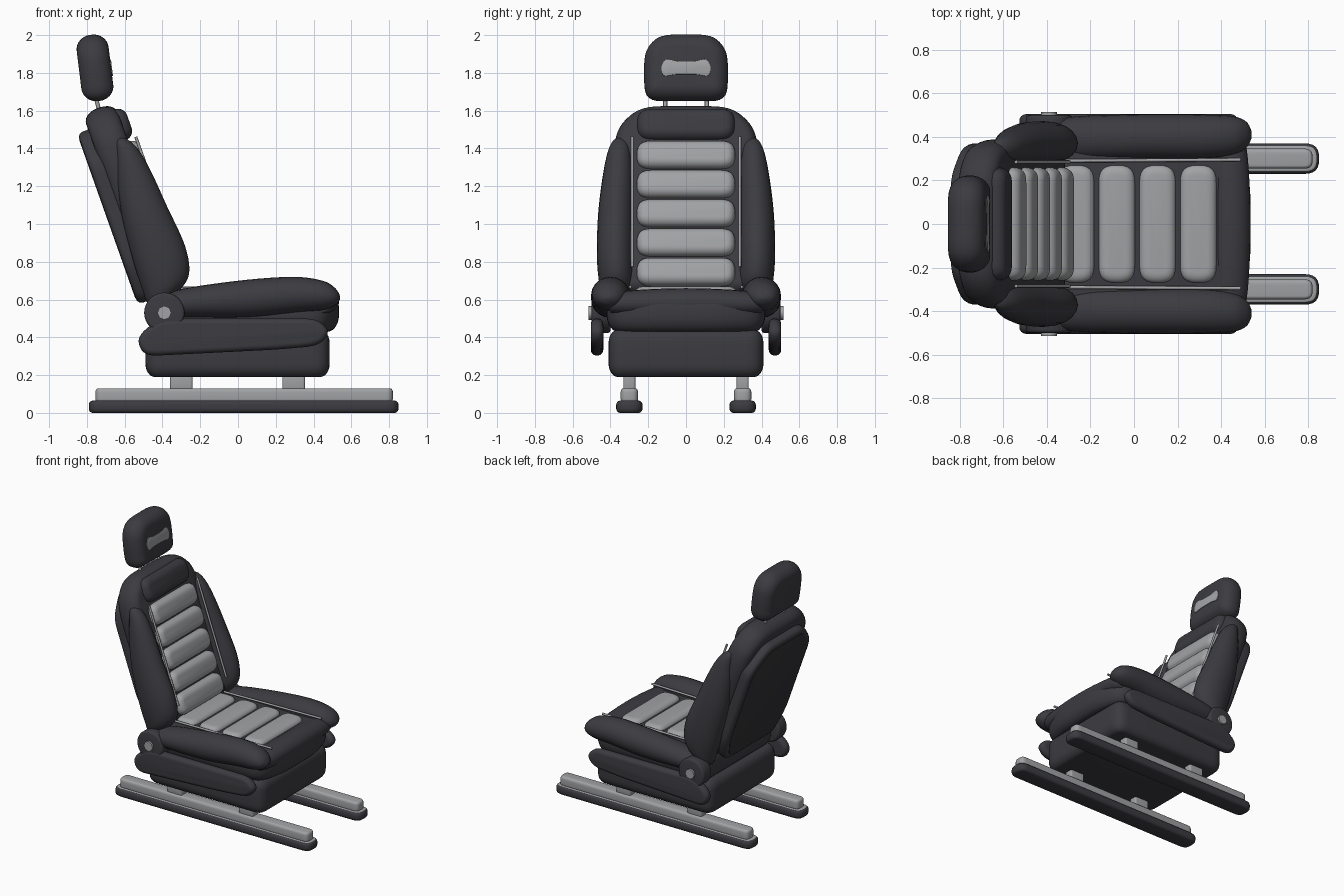
import bpy, bmesh, math
from mathutils import Vector

if "Cube" in bpy.data.objects:
    bpy.data.objects.remove(bpy.data.objects["Cube"])


def material(name, rgb):
    m = bpy.data.materials.new(name)
    m.diffuse_color = (*rgb, 1)
    m.use_nodes = True
    m.node_tree.nodes["Principled BSDF"].inputs["Base Color"].default_value = m.diffuse_color
    return m


DARK = material("charcoal upholstery", (0.045, 0.044, 0.052))
LIGHT = material("light grey", (0.36, 0.365, 0.375))
SHELL = material("dark panel", (0.032, 0.032, 0.036))


# Frames turn local (a, b, depth) into world positions
def flat(z):
    return lambda a, b, d: Vector((a, b, z + d))


def upright(y):
    return lambda a, b, d: Vector((a, y + d, b))


def leaning(x, z, degrees):
    s, c = math.sin(math.radians(degrees)), math.cos(math.radians(degrees))
    return lambda a, b, d: Vector((x - s * b + c * d, a, z + c * b + s * d))


BACK = leaning(-0.42, 0.55, 19.5)
HEAD = leaning(-0.757, 1.825, 7)


def build(name, rings, mat, angle=40):
    """Skin a stack of equal-length rings and close both ends."""
    bm = bmesh.new()
    rows = [[bm.verts.new(p) for p in ring] for ring in rings]
    n = len(rows[0])
    for r0, r1 in zip(rows, rows[1:]):
        for i in range(n):
            j = (i + 1) % n
            bm.faces.new((r0[i], r0[j], r1[j], r1[i]))
    bm.faces.new(rows[0])
    bm.faces.new(rows[-1])
    bmesh.ops.recalc_face_normals(bm, faces=bm.faces)
    me = bpy.data.meshes.new(name)
    bm.to_mesh(me)
    bm.free()
    me.materials.append(mat)
    ob = bpy.data.objects.new(name, me)
    bpy.context.collection.objects.link(ob)
    bpy.ops.object.select_all(action='DESELECT')
    ob.select_set(True)
    bpy.context.view_layer.objects.active = ob
    bpy.ops.object.shade_smooth_by_angle(angle=math.radians(angle))
    return ob


def rounded(points, r, steps=7):
    """Round every corner of a polygon."""
    pts, out = [Vector(p) for p in points], []
    for i, p in enumerate(pts):
        u, v = pts[i - 1] - p, pts[(i + 1) % len(pts)] - p
        a = p + u.normalized() * min(r, u.length * 0.49)
        b = p + v.normalized() * min(r, v.length * 0.49)
        for k in range(steps):
            t = k / (steps - 1)
            # blend of circular and parabolic corner
            q = a * (1 - t) ** 2 + b * t ** 2 + p * 2 * t * (1 - t)
            out.append(q + (a + b - 2 * p) * -0.08 * 4 * t * t * (1 - t) ** 2)
    return out


def box(x0, x1, y0, y1):
    return [(x0, y0), (x1, y0), (x1, y1), (x0, y1)]


def mirror(half):
    """Complete a right-hand outline by mirroring across zero."""
    return half + [(-a, b) for a, b in reversed(half)]


def pillow(name, outline, r, d0, d1, inset, rz, frame, mat, steps=6):
    """Outline with thickness d0..d1 and softly rounded rims."""
    pts = rounded(outline, r)
    n = len(pts)
    area = sum(pts[i - 1].cross(pts[i]) if hasattr(pts[i], "cross") else 0 for i in range(n))
    sign = 1 if area > 0 else -1
    normals = []
    for i in range(n):
        t = (pts[(i + 1) % n] - pts[i - 1]).normalized()
        normals.append(Vector((-t.y, t.x)) * sign)
    rz = min(rz, (d1 - d0) / 2 - 0.0005)
    rim = [(inset * (1 - math.cos(k / steps * math.pi / 2)),
            rz * (1 - math.sin(k / steps * math.pi / 2))) for k in range(steps + 1)]
    layers = [(i, d0 + h) for i, h in reversed(rim)] + [(i, d1 - h) for i, h in rim]
    rings = []
    for ins, d in layers:
        rings.append([frame(*(p + nm * ins), d) for p, nm in zip(pts, normals)])
    return build(name, rings, mat)


def loft(name, sections, place, mat, n=20):
    """Elliptical sections (t, centre1, half1, centre2, half2) along t."""
    rings = []
    ext = [sections[0]] + sections + [sections[-1]]
    for i in range(1, len(ext) - 2):
        for k in range(5 if i < len(ext) - 3 else 6):
            t = k / 5
            sec = []
            for p0, p1, p2, p3 in zip(*ext[i - 1:i + 3]):
                sec.append(0.5 * (2 * p1 + (p2 - p0) * t + (2 * p0 - 5 * p1 + 4 * p2 - p3) * t * t
                                  + (3 * p1 - p0 - 3 * p2 + p3) * t ** 3))
            u, c1, h1, c2, h2 = sec
            rings.append([place(u, c1 + h1 * math.cos(a), c2 + h2 * math.sin(a))
                          for a in (2 * math.pi * j / n for j in range(n))])
    return build(name, rings, mat, 60)


def rod(name, p, q, radius, mat):
    p, q = Vector(p), Vector(q)
    d = (q - p).normalized()
    u = d.orthogonal().normalized()
    v = d.cross(u)
    ring = [(u * math.cos(a) + v * math.sin(a)) * radius
            for a in (math.pi * k / 4 for k in range(8))]
    return build(name, [[p + o for o in ring], [q + o for o in ring]], mat, 50)


# Seat base and cushion
pillow("seat_base", box(-0.49, 0.485, -0.41, 0.41), 0.10, 0.19, 0.44, 0.05, 0.07, flat(0), DARK)
cushion = [(-0.46, -0.42), (0.47, -0.42), (0.535, -0.2), (0.535, 0.2), (0.47, 0.42), (-0.46, 0.42)]
pillow("seat_cushion", cushion, 0.11, 0.43, 0.64, 0.06, 0.09, flat(0), DARK)
loft("cushion_front_roll",
     [(-0.40, 0.43, 0.03, 0.57, 0.02), (-0.36, 0.435, 0.08, 0.58, 0.06),
      (0, 0.445, 0.09, 0.585, 0.075),
      (0.36, 0.435, 0.08, 0.58, 0.06), (0.40, 0.43, 0.03, 0.57, 0.02)],
     lambda t, a, b: Vector((a, t, b)), DARK)
for i in range(4):
    x = 0.295 - 0.187 * i
    pillow(f"seat_pad_{i + 1}", box(x - 0.083, x + 0.083, -0.27, 0.27), 0.08,
           0.59, 0.67, 0.045, 0.032, flat(0), LIGHT)

# Backrest body, rear shell and upper pad
core = mirror([(0.38, 0.05), (0.39, 0.85), (0.36, 1.0), (0.24, 1.11)])
pillow("backrest_core", core, 0.12, -0.035, 0.145, 0.06, 0.08, BACK, DARK)
shell = mirror([(0.29, 0.06), (0.365, 0.25), (0.365, 0.86), (0.22, 1.02)])
pillow("backrest_shell", shell, 0.08, -0.095, 0.0, 0.03, 0.03, BACK, DARK)
pillow("backrest_rear_panel", [(a * 0.91, 0.54 + (b - 0.54) * 0.93) for a, b in shell], 0.06,
       -0.098, -0.09, 0.002, 0.002, BACK, SHELL, 2)
pillow("backrest_upper_pad", box(-0.26, 0.26, 0.90, 1.075), 0.085,
       0.06, 0.185, 0.05, 0.055, BACK, DARK)
for i in range(5):
    u = 0.156 + 0.164 * i
    pillow(f"back_pad_{i + 1}", box(-0.26, 0.26, u - 0.076, u + 0.076), 0.075,
           0.09, 0.195, 0.045, 0.045, BACK, LIGHT)

# Headrest with front badge plate
head = mirror([(0.215, -0.175), (0.225, -0.02), (0.215, 0.1), (0.14, 0.178)])
pillow("headrest", head, 0.085, -0.085, 0.085, 0.075, 0.08, HEAD, DARK, 8)
plate = mirror([(0.06, -0.043), (0.12, -0.057), (0.135, -0.01), (0.11, 0.042), (0.05, 0.025)])
pillow("headrest_plate", plate, 0.025, 0.082, 0.0895, 0.002, 0.002, HEAD, LIGHT, 2)

seat_bolster = [(-0.42, 0.56, 0.02, 0.39, 0.03), (-0.38, 0.57, 0.06, 0.39, 0.08),
                (-0.25, 0.585, 0.08, 0.395, 0.10), (0.05, 0.605, 0.10, 0.40, 0.103),
                (0.30, 0.625, 0.095, 0.40, 0.102), (0.45, 0.622, 0.077, 0.405, 0.09),
                (0.515, 0.615, 0.045, 0.41, 0.06), (0.54, 0.61, 0.01, 0.41, 0.015)]
back_bolster = [(0.01, 0.01, 0.02, 0.36, 0.03), (0.05, 0.04, 0.085, 0.365, 0.07),
                (0.12, 0.083, 0.13, 0.37, 0.09), (0.27, 0.1, 0.143, 0.375, 0.097),
                (0.5, 0.1, 0.123, 0.372, 0.093), (0.7, 0.11, 0.095, 0.362, 0.08),
                (0.83, 0.118, 0.063, 0.355, 0.062), (0.90, 0.11, 0.035, 0.35, 0.04),
                (0.925, 0.10, 0.008, 0.35, 0.01)]
trim = [(-0.50, 0.30), (0.2, 0.335), (0.43, 0.355), (0.49, 0.43), (0.42, 0.50),
        (-0.42, 0.50), (-0.54, 0.40)]
disc = [(-0.39 + 0.107 * math.cos(k * math.pi / 16), 0.53 + 0.107 * math.sin(k * math.pi / 16))
        for k in range(32)]

for s, side in ((-1, "right"), (1, "left")):
    # Side bolsters and piping
    loft(f"seat_bolster_{side}", seat_bolster, lambda t, a, b: Vector((t, s * b, a)), DARK)
    loft(f"back_bolster_{side}", back_bolster, lambda t, a, b: BACK(s * b, t, a), DARK)
    rod(f"seat_piping_{side}", (-0.32, s * 0.29, 0.655), (0.49, s * 0.295, 0.667), 0.008, LIGHT)
    rod(f"back_piping_{side}", BACK(s * 0.285, 0.17, 0.19), BACK(s * 0.285, 0.9, 0.19), 0.008, LIGHT)
    rod(f"headrest_post_{side}", (-0.72, s * 0.11, 1.54), (-0.77, s * 0.11, 1.74), 0.011, LIGHT)

    # Side trim and recliner knob
    pillow(f"side_trim_{side}", trim, 0.08, -0.033, 0.033, 0.03, 0.03, upright(s * 0.471), DARK)
    pillow(f"recliner_knob_{side}", disc, 0.005, -0.05, 0.05, 0.015, 0.015, upright(s * 0.45), DARK, 3)
    rod(f"knob_hub_{side}", (-0.39, s * 0.48, 0.53), (-0.39, s * 0.515, 0.53), 0.037, LIGHT)

    # Floor rails with pale upper faces, sliders and feet
    y = s * 0.30
    foot = pillow(f"rail_foot_{side}", box(-0.79, 0.85, y - 0.07, y + 0.07), 0.07,
                  0.0, 0.065, 0.02, 0.025, flat(0), DARK, 4)
    foot.data.materials.append(LIGHT)
    for f in foot.data.polygons:
        f.material_index = int(f.normal.z > 0.9)
    pillow(f"rail_slider_{side}", box(-0.755, 0.82, y - 0.046, y + 0.046), 0.04,
           0.055, 0.13, 0.015, 0.02, flat(0), LIGHT, 4)
    for x, end in ((-0.30, "rear"), (0.295, "front")):
        pillow(f"rail_post_{end}_{side}", box(x - 0.06, x + 0.06, y - 0.032, y + 0.032), 0.015,
               0.11, 0.23, 0.004, 0.004, flat(0), LIGHT, 2)
